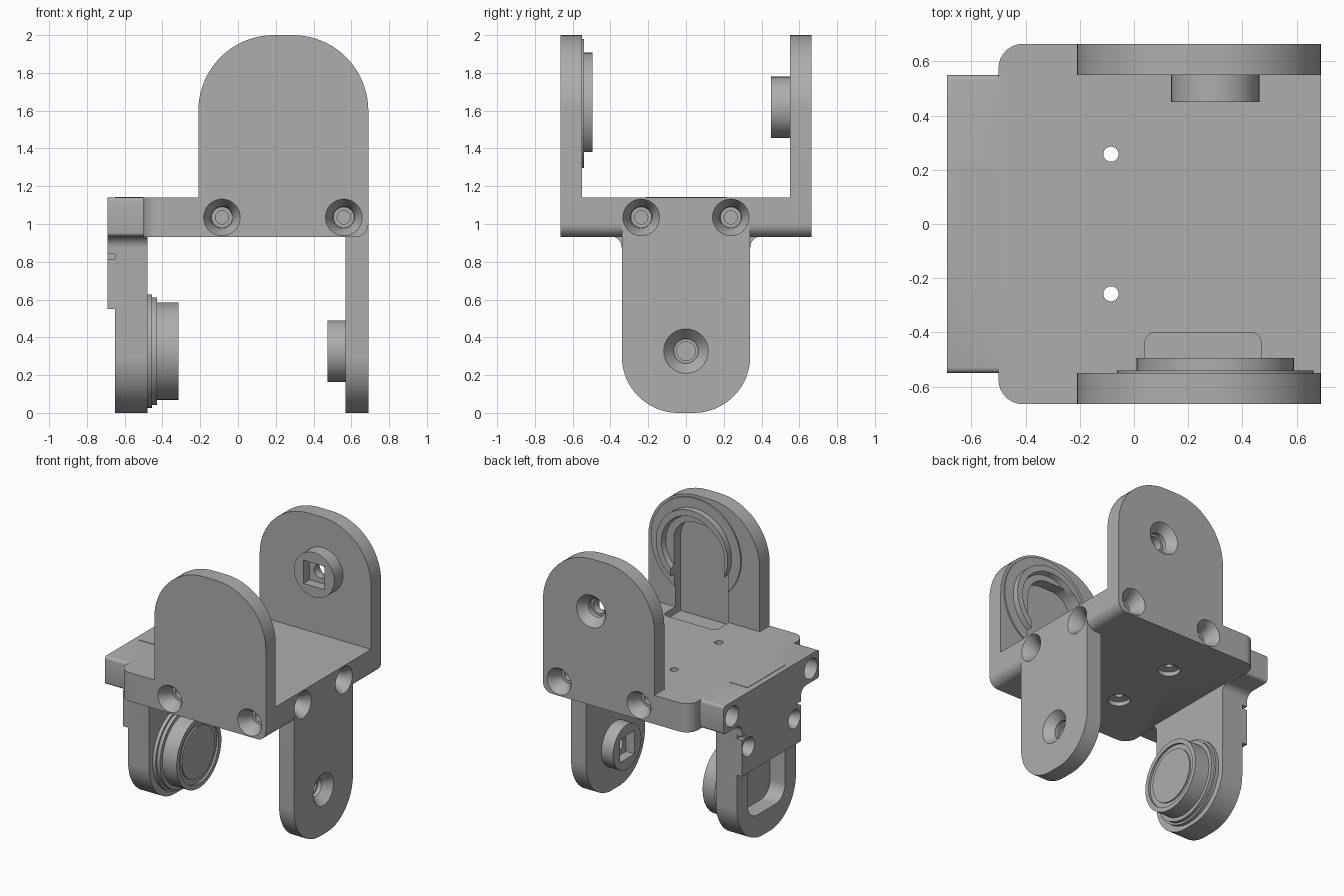
import bpy, bmesh, math
from mathutils import Vector

cube = bpy.data.objects.get("Cube")
if cube:
    bpy.data.objects.remove(cube, do_unlink=True)

grey = bpy.data.materials.new("plain grey")
grey.use_nodes = True
GREY = (0.42, 0.42, 0.42, 1)
grey.diffuse_color = GREY
grey.node_tree.nodes["Principled BSDF"].inputs["Base Color"].default_value = GREY


def place(axis, d, u, v):
    return Vector({"x": (d, u, v), "y": (u, d, v), "z": (u, v, d)}[axis])


def loft(name, axis, rings):
    """Closed solid through rings of (depth, 2D outline) along an axis."""
    bm = bmesh.new()
    loops = [[bm.verts.new(place(axis, d, u, v)) for u, v in pts] for d, pts in rings]
    n = len(loops[0])
    for a, b in zip(loops, loops[1:]):
        for i in range(n):
            j = (i + 1) % n
            bm.faces.new((a[i], a[j], b[j], b[i]))
    bm.faces.new(loops[0])
    bm.faces.new(loops[-1])
    bmesh.ops.recalc_face_normals(bm, faces=bm.faces)
    me = bpy.data.meshes.new(name)
    bm.to_mesh(me)
    bm.free()
    me.materials.append(grey)
    ob = bpy.data.objects.new(name, me)
    bpy.context.collection.objects.link(ob)
    return ob


def outline(u0, u1, v0, v1, radii=(0, 0, 0, 0), steps=14):
    """Rectangle with corner radii: low-low, high-low, high-high, low-high."""
    pts = []
    corners = ((u0, v0, 1, 1), (u1, v0, -1, 1), (u1, v1, -1, -1), (u0, v1, 1, -1))
    for k, ((u, v, su, sv), r) in enumerate(zip(corners, radii)):
        if r == 0:
            pts.append((u, v))
            continue
        for i in range(steps + 1):
            a = math.pi * (1 + k / 2 + i / steps / 2)
            pts.append((u + su * r + r * math.cos(a), v + sv * r + r * math.sin(a)))
    return pts


def prism(name, axis, lo, hi, pts):
    return loft(name, axis, [(lo, pts), (hi, pts)])


def turned(name, axis, centre, profile, sides=48):
    """Turned solid from (depth, radius) pairs."""
    rings = []
    for d, r in profile:
        rings.append((d, [(centre[0] + r * math.cos(math.tau * i / sides),
                           centre[1] + r * math.sin(math.tau * i / sides))
                          for i in range(sides)]))
    return loft(name, axis, rings)


def combine(target, tool, operation="DIFFERENCE", keep=False):
    mod = target.modifiers.new("combine", "BOOLEAN")
    mod.operation, mod.solver, mod.object = operation, "EXACT", tool
    dg = bpy.context.evaluated_depsgraph_get()
    me = bpy.data.meshes.new_from_object(target.evaluated_get(dg))
    target.modifiers.clear()
    target.data = me
    if not keep:
        bpy.data.objects.remove(tool, do_unlink=True)


def countersink(target, axis, face, inward, centre, r=0.097):
    """Conical screw seat with a stepped bore."""
    steps = ((-0.01, r), (0, r), (0.06, r * 0.6), (0.11, r * 0.57), (0.11, r * 0.36), (0.2, r * 0.36))
    combine(target, turned("seat_cutter", axis, centre,
                           [(face + inward * d, q) for d, q in steps], 32))


# Base deck with rounded corners and a rounded lower edge
frame = prism("bracket_frame", "z", 0.93, 1.14,
              outline(-0.5, 0.69, -0.665, 0.665, (0.09, 0, 0, 0.09)))
combine(frame, prism("edge", "y", -1, 1, outline(-0.8, 0.69, 0.93, 1.3, (0, 0.07, 0, 0))), "INTERSECT")
combine(frame, prism("rear_tab", "x", -0.69, -0.45,
                     outline(-0.55, 0.55, 0.935, 1.14, (0.02,) * 4, 4)), "UNION")

# Upright plates at front and back
arch = outline(-0.21, 0.69, 0.93, 2.0, (0, 0.07, 0.4, 0.4), 20)
for lo, hi in ((-0.665, -0.55), (0.55, 0.665)):
    combine(frame, prism("upright", "y", lo, hi, arch), "UNION")

# Hanging plate on the left
tongue = outline(-0.34, 0.34, 0, 1.1, (0.3, 0.3, 0, 0), 20)
combine(frame, prism("left_plate", "x", 0.57, 0.69, tongue), "UNION")

# Hanging plate on the right, with its outside pocket and cover
right_plate = prism("right_plate", "x", -0.65, -0.48, tongue)
combine(right_plate, prism("pocket", "x", -0.7, -0.53,
                           outline(-0.215, 0.215, 0.17, 0.7, (0.11, 0.11, 0, 0))))
combine(right_plate, prism("cover", "x", -0.69, -0.645, outline(-0.34, 0.34, 0.55, 1.1)), "UNION")
combine(frame, right_plate, "UNION")

# Fillets where the right plate meets the deck
for s in (-1, 1):
    pts = [(s * 0.33, 0.95), (s * 0.4, 0.95)]
    pts += [(s * (0.4 - 0.06 * math.sin(a)), 0.875 + 0.06 * math.cos(a))
            for a in (math.pi / 2 * i / 8 for i in range(9))]
    pts.append((s * 0.33, 0.875))
    combine(frame, prism("fillet", "x", -0.69, -0.48, pts), "UNION")
    # Small side notches in the cover
    combine(frame, prism("notch", "x", -0.7, -0.65,
                         outline(*sorted((s * 0.3, s * 0.36)), 0.815, 0.84)))

# Pivot centres shared by plates and bosses
UPPER = (0.3, 1.617)
LOWER = (0, 0.327)

# Track ring on the front plate: thin washer and raised ring
front_ring = turned("front_ring", "y", UPPER, [(-0.56, 0.363), (-0.54, 0.363), (-0.54, 0.29), (-0.495, 0.29)], 64)
combine(front_ring, turned("ring_hollow", "y", UPPER, [(-0.53, 0.235), (-0.48, 0.25)], 64))

# Arched cable pocket through ring, front plate and deck
pocket = prism("cable_pocket", "y", -0.61, -0.45, outline(0.04, 0.47, 1.1, 1.81, (0, 0, 0.17, 0.17)))
combine(front_ring, pocket, keep=True)
combine(frame, pocket)
combine(frame, prism("deck_pocket", "z", 1.09, 1.2,
                     outline(0.04, 0.47, -0.61, -0.4, (0, 0, 0.04, 0.04), 6)))

# Stepped pivot on the right plate, with a grooved end face
right_pivot = turned("right_pivot", "x", LOWER,
                     [(-0.5, 0.3), (-0.455, 0.3), (-0.455, 0.285), (-0.43, 0.285),
                      (-0.43, 0.258), (-0.315, 0.258)], 64)
combine(right_pivot, turned("end_recess", "x", LOWER, [(-0.33, 0.225), (-0.3, 0.225)], 64))
pivot_cap = turned("pivot_cap", "x", LOWER, [(-0.34, 0.19), (-0.32, 0.19)], 64)

# Bosses with a square socket, on the back and left plates
back_boss = turned("back_boss", "y", UPPER, [(0.56, 0.163), (0.45, 0.163)])
left_boss = turned("left_boss", "x", LOWER, [(0.58, 0.163), (0.475, 0.163)])
for boss, axis, c, tip, wall in ((back_boss, "y", UPPER, 0.45, 0.665),
                                 (left_boss, "x", LOWER, 0.475, 0.69)):
    h = 0.085
    combine(boss, prism("socket", axis, tip - 0.02, tip + 0.07,
                        outline(c[0] - h, c[0] + h, c[1] - h, c[1] + h)))
    bore = turned("bore", axis, c, [(tip - 0.02, 0.05), (wall + 0.02, 0.05)], 32)
    combine(boss, bore, keep=True)
    combine(frame, bore)
    combine(frame, turned("pivot_seat", axis, c, [(wall + 0.01, 0.118), (wall, 0.118),
                                                  (wall - 0.06, 0.065), (wall - 0.09, 0.065)], 32))

# Screw seats around the deck
for x in (-0.085, 0.56):
    countersink(frame, "y", -0.665, 1, (x, 1.035))
    countersink(frame, "y", 0.665, -1, (x, 1.035))
for s in (-1, 1):
    countersink(frame, "x", 0.69, -1, (s * 0.237, 1.035))
    countersink(frame, "x", -0.69, 1, (s * 0.265, 0.74), 0.07)
    combine(frame, turned("tab_hole", "x", (s * 0.455, 1.035), [(-0.7, 0.075), (-0.53, 0.075)], 32))
    combine(frame, turned("deck_hole", "z", (-0.085, s * 0.258),
                          [(0.92, 0.075), (0.96, 0.075), (0.97, 0.028), (1.2, 0.028)], 32))

# Flush inlay on the rear tab
inlay = prism("tab_inlay", "z", 1.13, 1.143, outline(-0.65, -0.5, -0.215, 0.215))

# Smooth round surfaces, keep edges crisp
bpy.ops.object.select_all(action="DESELECT")
for ob in (frame, front_ring, right_pivot, pivot_cap, back_boss, left_boss, inlay):
    ob.select_set(True)
    bpy.context.view_layer.objects.active = ob
bpy.ops.object.shade_smooth_by_angle(angle=math.radians(30))
